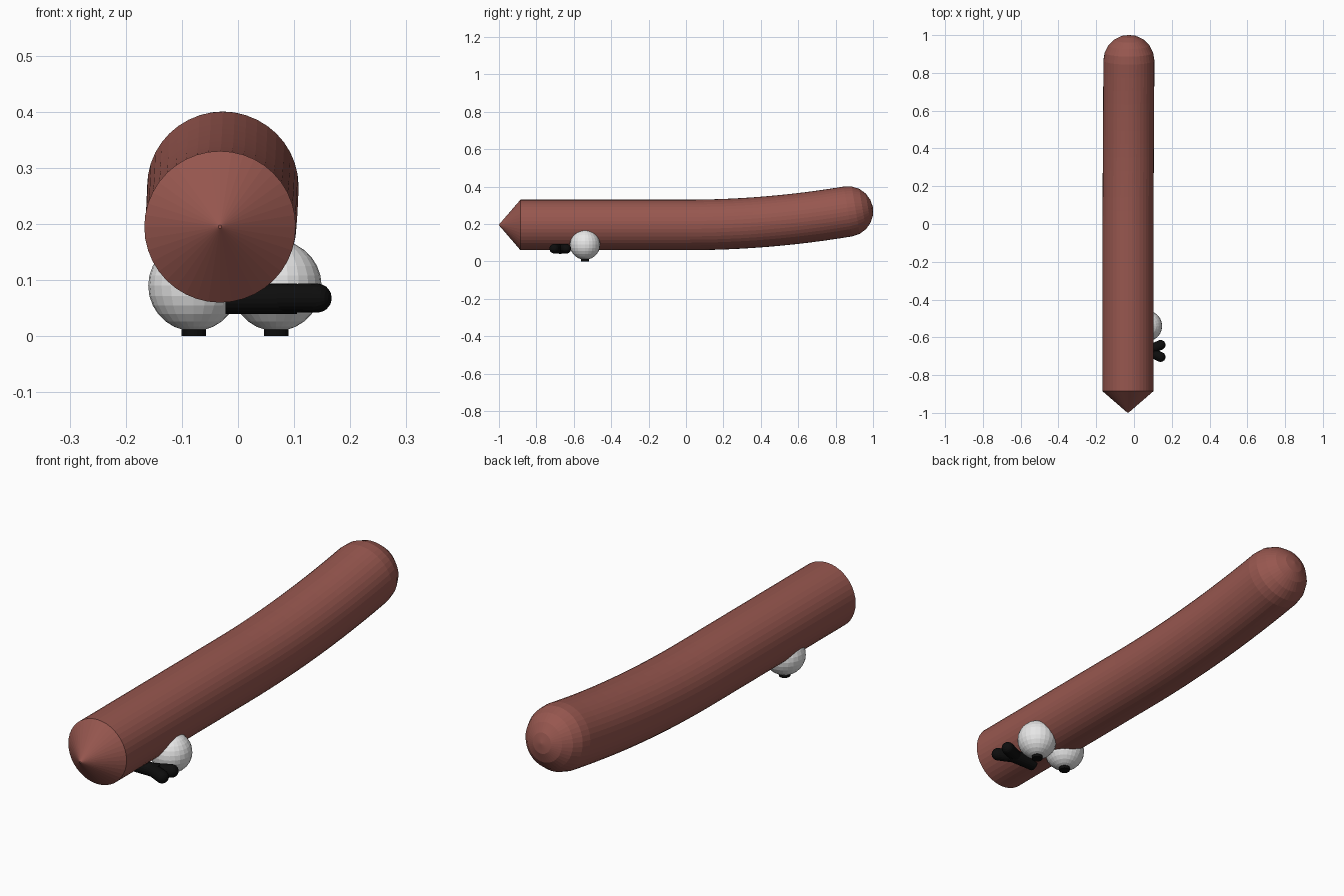
import bpy, bmesh, math
from mathutils import Vector, Matrix

if "Cube" in bpy.data.objects:
    bpy.data.objects.remove(bpy.data.objects["Cube"])


def material(name, rgb):
    m = bpy.data.materials.new(name)
    m.diffuse_color = (*rgb, 1)
    m.use_nodes = True
    m.node_tree.nodes["Principled BSDF"].inputs["Base Color"].default_value = m.diffuse_color
    return m


BROWN = material("reddish brown", (0.31, 0.095, 0.078))
WHITE = material("white", (0.8, 0.8, 0.8))
BLACK = material("black", (0.004, 0.004, 0.004))


def finish(bm, name, mat):
    bmesh.ops.recalc_face_normals(bm, faces=bm.faces)
    me = bpy.data.meshes.new(name)
    bm.to_mesh(me)
    bm.free()
    me.materials.append(mat)
    ob = bpy.data.objects.new(name, me)
    bpy.context.collection.objects.link(ob)
    return ob


def tube(name, rings, sides, mat):
    """Skin rings of (centre, axis, radius) and close both ends."""
    bm = bmesh.new()
    loops = []
    for centre, axis, radius in rings:
        axis = axis.normalized()
        ref = Vector((0, 0, 1)) if abs(axis.z) < 0.9 else Vector((0, 1, 0))
        u = ref.cross(axis).normalized()
        v = axis.cross(u)
        loops.append([bm.verts.new(centre + radius * (
            u * math.cos(2 * math.pi * i / sides) + v * math.sin(2 * math.pi * i / sides)))
            for i in range(sides)])
    for a, b in zip(loops, loops[1:]):
        for i in range(sides):
            j = (i + 1) % sides
            bm.faces.new((a[i], a[j], b[j], b[i]))
    bm.faces.new(loops[0])
    bm.faces.new(loops[-1])
    return finish(bm, name, mat)


def dome(centre, axis, radius, steps):
    """Rings of a rounded end that starts at centre."""
    axis = axis.normalized()
    angles = [math.pi / 2 * k / steps for k in range(1, steps)] + [math.pi / 2 * 0.985]
    return [(centre + axis * radius * math.sin(a), axis, radius * math.cos(a)) for a in angles]


# Long body: pointed nose, straight front half, rising back half, round tail
R, FRONT, BEND, END = 0.135, -0.885, 0.0, 0.866
Y = Vector((0, 1, 0))
rings = [(Vector((-0.032, -0.999, 0.195)), Y, 0.003),
         (Vector((-0.032, FRONT, 0.195)), Y, R)]
for k in range(13):
    t = k / 12
    centre = Vector((-0.032 + 0.005 * t, BEND + (END - BEND) * t, 0.195 + 0.072 * t * t))
    axis = Vector((0, END - BEND, 0.144 * t))
    rings.append((centre, axis, R))
rings += dome(centre, axis, R, 5)
tube("body", rings, 40, BROWN)

# Two round eyes under the body, with pupils facing down
for side, x in (("left", -0.079), ("right", 0.068)):
    bm = bmesh.new()
    bmesh.ops.create_uvsphere(bm, u_segments=24, v_segments=14, radius=0.081,
                              matrix=Matrix.Translation((x, -0.54, 0.09)))
    finish(bm, side + "_eye", WHITE)
    tube(side + "_pupil", [(Vector((x, -0.54, 0.0)), Vector((0, 0, 1)), 0.022),
                           (Vector((x, -0.54, 0.018)), Vector((0, 0, 1)), 0.022)], 24, BLACK)

# Forked tongue: straight stem and two rounded prongs
X = Vector((1, 0, 0))
tube("tongue_stem", [(Vector((-0.022, -0.672, 0.067)), X, 0.027),
                     (Vector((0.105, -0.672, 0.067)), X, 0.027)], 20, BLACK)
for side, s in (("rear", 1), ("front", -1)):
    start, end = Vector((0.07, -0.672, 0.068)), Vector((0.141, -0.672 + s * 0.032, 0.068))
    axis = end - start
    tube(side + "_tongue_prong", [(start, axis, 0.025), (end, axis, 0.026)]
         + dome(end, axis, 0.026, 5), 20, BLACK)
